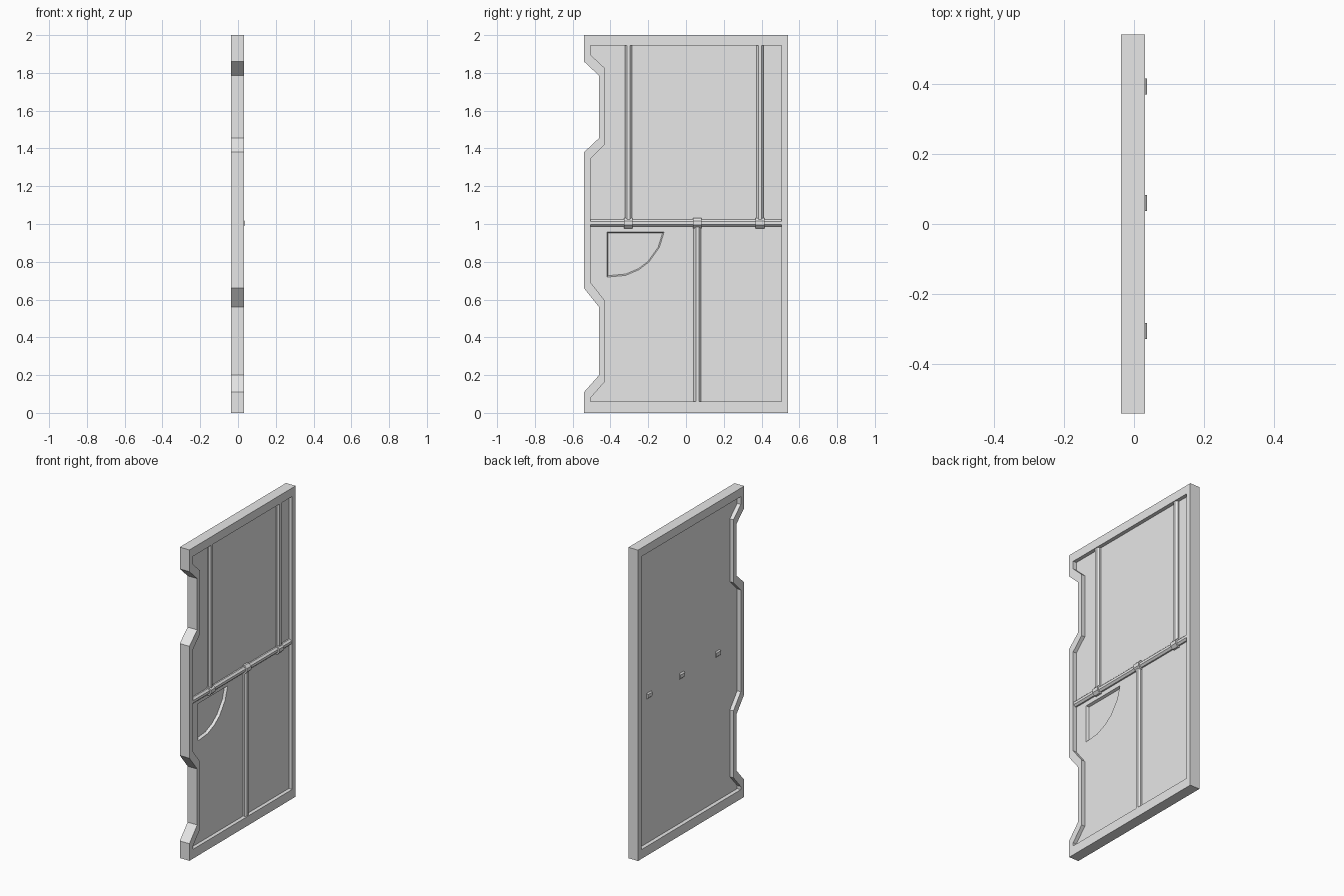
import bpy, bmesh, math
from mathutils import Matrix, Vector

if "Cube" in bpy.data.objects:
    bpy.data.objects.remove(bpy.data.objects["Cube"], do_unlink=True)

grey = bpy.data.materials.new("light_grey")
grey.use_nodes = True
grey.diffuse_color = (0.8, 0.8, 0.8, 1)
grey.node_tree.nodes["Principled BSDF"].inputs["Base Color"].default_value = (0.8, 0.8, 0.8, 1)

BACK, FRONT = -0.0365, 0.032          # frame depth
PANEL_BACK, PANEL_FRONT = -0.011, 0.008
PIPE_X, RAIL_Z = 0.009, 1.005


def finish(name, bm):
    bmesh.ops.recalc_face_normals(bm, faces=bm.faces)
    mesh = bpy.data.meshes.new(name)
    bm.to_mesh(mesh)
    bm.free()
    mesh.materials.append(grey)
    obj = bpy.data.objects.new(name, mesh)
    bpy.context.collection.objects.link(obj)
    return obj


def ring(bm, outline, x):
    return [bm.verts.new((x, y, z)) for y, z in outline]


def bridge(bm, a, b):
    n = len(a)
    for i in range(n):
        j = (i + 1) % n
        bm.faces.new((a[i], a[j], b[j], b[i]))


def prism(name, low, x0, high, x1):
    bm = bmesh.new()
    a, b = ring(bm, low, x0), ring(bm, high, x1)
    bridge(bm, a, b)
    bm.faces.new(a)
    bm.faces.new(b)
    return finish(name, bm)


def octagon_bar(name, start, end, apothem):
    # Eight-sided bar with a flat side facing outwards
    start, end = Vector(start), Vector(end)
    axis = end - start
    bm = bmesh.new()
    r = apothem / math.cos(math.pi / 8)
    bmesh.ops.create_cone(bm, cap_ends=True, segments=8, radius1=r, radius2=r,
                          depth=axis.length, matrix=Matrix.Rotation(math.pi / 8, 4, "Z"))
    turn = Vector((0, 0, 1)).rotation_difference(axis).to_matrix().to_4x4()
    bm.transform(Matrix.Translation((start + end) / 2) @ turn)
    return finish(name, bm)


# Door outlines (y, z) with two notches in the front edge
outer = [(-.54, 0), (.54, 0), (.54, 2), (-.54, 2), (-.54, 1.86), (-.46, 1.785),
         (-.46, 1.455), (-.54, 1.38), (-.54, .66), (-.46, .56), (-.46, .2), (-.54, .11)]
inner = [(-.505, .06), (.505, .06), (.505, 1.945), (-.505, 1.945), (-.505, 1.895), (-.43, 1.825),
         (-.43, 1.42), (-.505, 1.345), (-.505, .69), (-.43, .595), (-.43, .165), (-.505, .08)]

# Raised border frame
bm = bmesh.new()
loops = [ring(bm, o, x) for o, x in
         ((outer, BACK), (outer, FRONT), (inner, FRONT), (inner, BACK))]
for i in range(4):
    bridge(bm, loops[i], loops[(i + 1) % 4])
finish("door_frame", bm)

# Thin panel with a quarter-round handle pocket
panel = prism("door_panel", inner, PANEL_BACK, inner, PANEL_FRONT)
pocket = [(-.418, .958), (-.418, .718), (-.32, .727), (-.25, .757),
          (-.197, .797), (-.14, .877), (-.115, .958)]
cy, cz = -.3, .86
floor = [(cy + (y - cy) * .95, cz + (z - cz) * .94) for y, z in pocket]
cutter = prism("pocket_cutter", floor, PANEL_BACK + .002, pocket, PANEL_FRONT + .002)
cutter.hide_render = True
cut = panel.modifiers.new("pocket", "BOOLEAN")
cut.operation, cut.solver, cut.object = "DIFFERENCE", "EXACT", cutter
carved = bpy.data.meshes.new_from_object(
    panel.evaluated_get(bpy.context.evaluated_depsgraph_get()))
panel.modifiers.clear()
panel.data = carved
bpy.data.objects.remove(cutter, do_unlink=True)

# Pipes and the clamps joining them to the middle rail
octagon_bar("middle_rail", (PIPE_X, -.52, RAIL_Z), (PIPE_X, .52, RAIL_Z), .019)
for name, y, z in (("upper_front", -.305, 1.98), ("upper_rear", .392, 1.98), ("lower", .06, .03)):
    octagon_bar(name + "_pipe", (PIPE_X, y, RAIL_Z), (PIPE_X, y, z), .019)
    octagon_bar(name + "_clamp", (PIPE_X, y - .023, RAIL_Z), (PIPE_X, y + .023, RAIL_Z), .0275)
